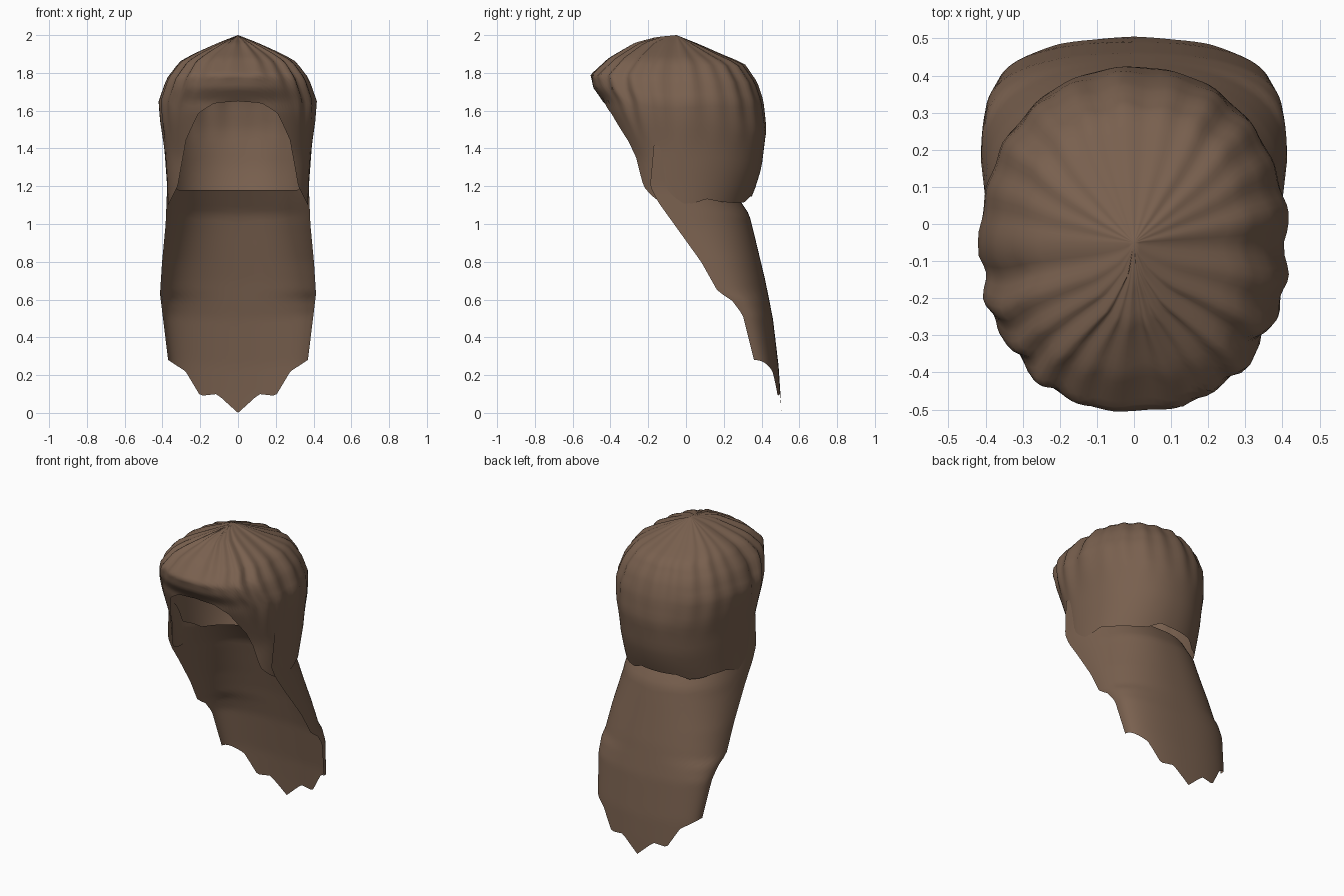
import bpy, bmesh, math, random

random.seed(4)
if "Cube" in bpy.data.objects:
    bpy.data.objects.remove(bpy.data.objects["Cube"])

brown = bpy.data.materials.new("brown hair")
brown.use_nodes = True
brown.diffuse_color = (0.19, 0.117, 0.077, 1)
shader = brown.node_tree.nodes["Principled BSDF"]
shader.inputs["Base Color"].default_value = brown.diffuse_color
shader.inputs["Roughness"].default_value = 0.8


def lerp(profile, k):
    """Value of a piecewise linear profile, keys ascending."""
    if k <= profile[0][0]:
        return profile[0][1]
    for (k0, v0), (k1, v1) in zip(profile, profile[1:]):
        if k <= k1:
            return v0 + (v1 - v0) * (k - k0) / (k1 - k0)
    return profile[-1][1]


def power(v, p):
    return math.copysign(abs(v) ** p, v)


def sheet(name, point, columns, rows, closed):
    """Grid surface with vertices from point(u, t)."""
    bm = bmesh.new()
    count = columns if closed else columns + 1
    grid = [[bm.verts.new(point(i / columns, j / rows)) for j in range(rows + 1)]
            for i in range(count)]
    for i in range(columns):
        a, b = grid[i], grid[(i + 1) % count]
        for j in range(rows):
            bm.faces.new((a[j], a[j + 1], b[j + 1], b[j]))
    bmesh.ops.remove_doubles(bm, verts=bm.verts, dist=0.0005)
    mesh = bpy.data.meshes.new(name)
    bm.to_mesh(mesh)
    bm.free()
    mesh.materials.append(brown)
    obj = bpy.data.objects.new(name, mesh)
    bpy.context.collection.objects.link(obj)
    bpy.ops.object.select_all(action='DESELECT')
    obj.select_set(True)
    bpy.context.view_layer.objects.active = obj
    bpy.ops.object.shade_smooth_by_angle(angle=math.radians(60))
    return obj


# Crown: gathered at the top, open over the face, ragged at the nape
CROWN_Y = -0.05
crown_front = [(1.1, -.3), (1.2, -.32), (1.35, -.33), (1.45, -.37), (1.6, -.43), (1.65, -.44),
               (1.72, -.49), (1.79, -.505), (1.88, -.4), (1.96, -.26), (1.99, -.15), (2, -.05)]
crown_back = [(1.1, .33), (1.2, .37), (1.3, .4), (1.5, .425), (1.65, .405), (1.75, .37),
              (1.85, .3), (1.9, .18), (1.95, .07), (2, -.05)]
crown_width = [(1.1, .37), (1.2, .375), (1.4, .39), (1.55, .41), (1.65, .415), (1.77, .37),
               (1.86, .3), (1.9, .23), (1.96, .1), (2, 0)]
face_edge = [(0, 1.65), (.3, 1.64), (.5, 1.59), (.7, 1.44), (.85, 1.2), (1, 1.1)]
CROWN_COLUMNS = 128
nape_jag = [random.uniform(-.025, .025) for _ in range(CROWN_COLUMNS // 4 + 1)]


def crown_point(u, t):
    a = u * math.tau
    s, c = math.sin(a), math.cos(a)
    front = c > 0
    p = 0.8 if front else 0.92
    if front:
        low = lerp(face_edge, abs(s) ** p)
    else:
        k = u * (len(nape_jag) - 1)
        i = int(k)
        jag = nape_jag[i] + (nape_jag[i + 1] - nape_jag[i]) * (k - i)
        low = 1.1 + min(1, -3 * c) * (.03 + jag)
    z = 2 - (2 - low) * t ** 1.5
    reach = CROWN_Y - lerp(crown_front, z) if front else lerp(crown_back, z) - CROWN_Y
    # pleats fade out towards the hem and are deeper in front
    depth = (.07 if front else .035) * max(0, 1 - 1.3 * t)
    r = 1 - depth * (math.sin(a * 21) + .5 * math.sin(a * 13 + 1))
    return (lerp(crown_width, z) * power(s, p) * r,
            CROWN_Y - reach * power(c, p) * r, z)


sheet("hair_crown", crown_point, CROWN_COLUMNS, 28, True)

# Long back hair: a curved sheet with a stepped front edge and pointed hem
fall_front = [(.28, .36), (.52, .3), (.6, .24), (.64, .17), (.8, .08), (1.12, -.15),
              (1.2, -.19), (1.42, -.17)]
fall_back = [(0, .505), (.1, .5), (.25, .49), (.5, .46), (.7, .42), (.95, .36), (1.05, .335),
             (1.18, .25)]
fall_width = [(.28, .37), (.63, .413), (.8, .402), (1, .383), (1.2, .375), (1.42, .385)]
hem = [(0, 0), (.3, .1), (.54, .09), (.75, .22), (1, .28)]
top_edge = [(0, 1.18), (.85, 1.18), (.97, 1.25), (1, 1.42)]


def fall_point(u, t):
    a = (u - .5) * math.pi
    s = power(math.sin(a), .85)
    z = lerp(top_edge, abs(s)) * (1 - t) + lerp(hem, abs(s)) * t
    front, back = lerp(fall_front, z), lerp(fall_back, z)
    return (lerp(fall_width, z) * s,
            front + (back - front) * abs(math.cos(a)) ** .85, z)


sheet("hair_back_fall", fall_point, 48, 40, False)
